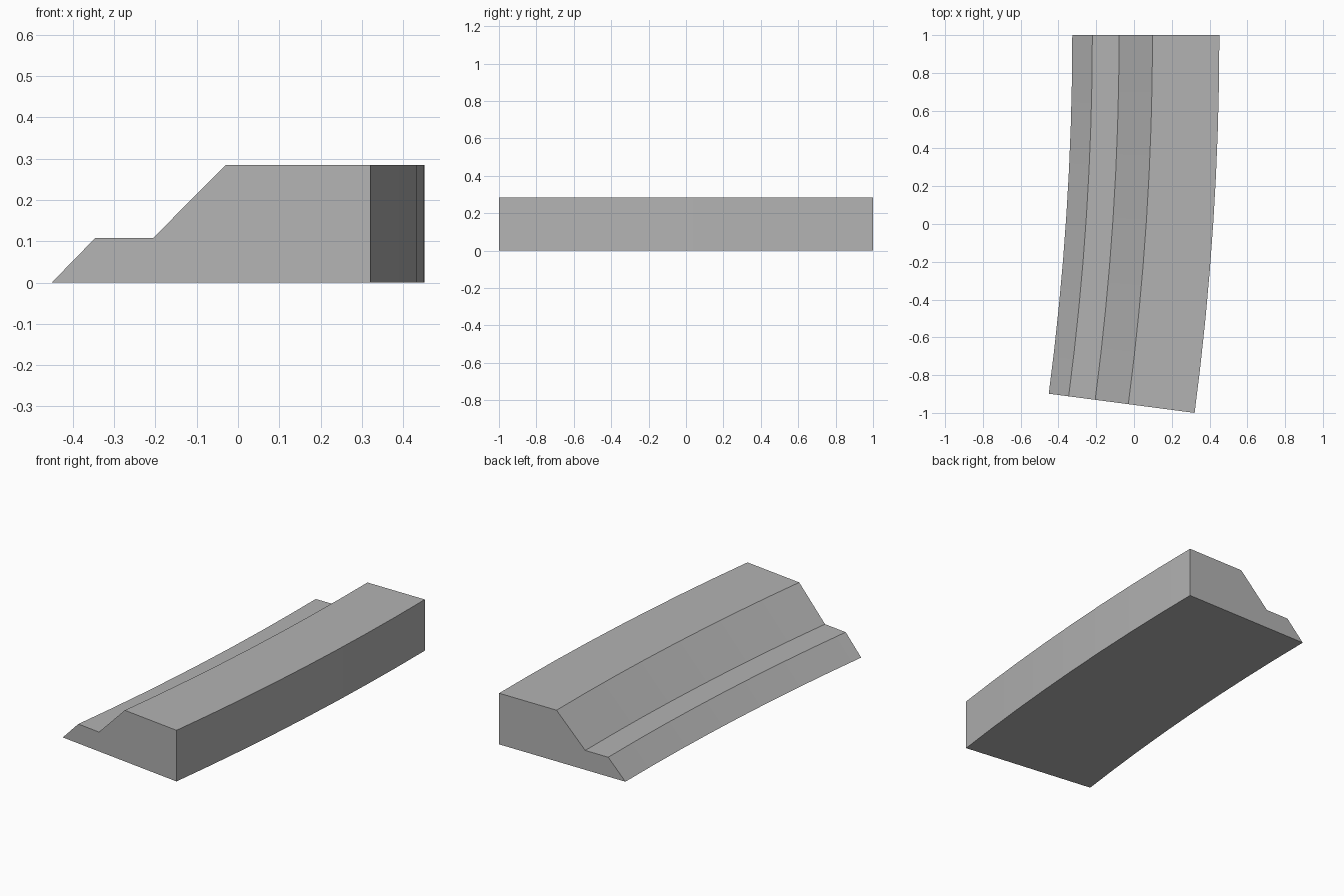
import bpy, bmesh, math

if "Cube" in bpy.data.objects:
    bpy.data.objects.remove(bpy.data.objects["Cube"])

# Curved embankment: stepped profile swept along a shallow arc
ANGLE = math.radians(7.5)
RADIUS = 2 / math.sin(ANGLE)      # outer wall radius
SEGMENTS = 8
OUTER_X = 0.452
U = 0.0354                        # profile module

# (distance inward from the outer wall, height)
profile = [(22 * U, 0), (19 * U, 0.108), (15 * U, 0.108),
           (10 * U, 0.285), (0, 0.285), (0, 0)]

bm = bmesh.new()
rings = []
for i in range(SEGMENTS + 1):
    a = ANGLE * i / SEGMENTS
    rings.append([bm.verts.new((OUTER_X - RADIUS + (RADIUS - d) * math.cos(a),
                                1 - (RADIUS - d) * math.sin(a), z))
                  for d, z in profile])

# Swept sides, top and underside
n = len(profile)
for r0, r1 in zip(rings, rings[1:]):
    for j in range(n):
        k = (j + 1) % n
        bm.faces.new((r0[j], r0[k], r1[k], r1[j]))

# End caps
bm.faces.new(rings[0])
bm.faces.new(rings[-1])
bmesh.ops.recalc_face_normals(bm, faces=bm.faces)

mesh = bpy.data.meshes.new("curved_embankment")
bm.to_mesh(mesh)
bm.free()
embankment = bpy.data.objects.new("curved_embankment", mesh)
bpy.context.collection.objects.link(embankment)

# Plain grey surface
grey = bpy.data.materials.new("light grey")
grey.diffuse_color = (0.45, 0.45, 0.45, 1)
grey.use_nodes = True
grey.node_tree.nodes["Principled BSDF"].inputs["Base Color"].default_value = grey.diffuse_color
mesh.materials.append(grey)

# Smooth along the arc, sharp at profile corners
bpy.context.view_layer.objects.active = embankment
embankment.select_set(True)
bpy.ops.object.shade_smooth_by_angle(angle=math.radians(30))
